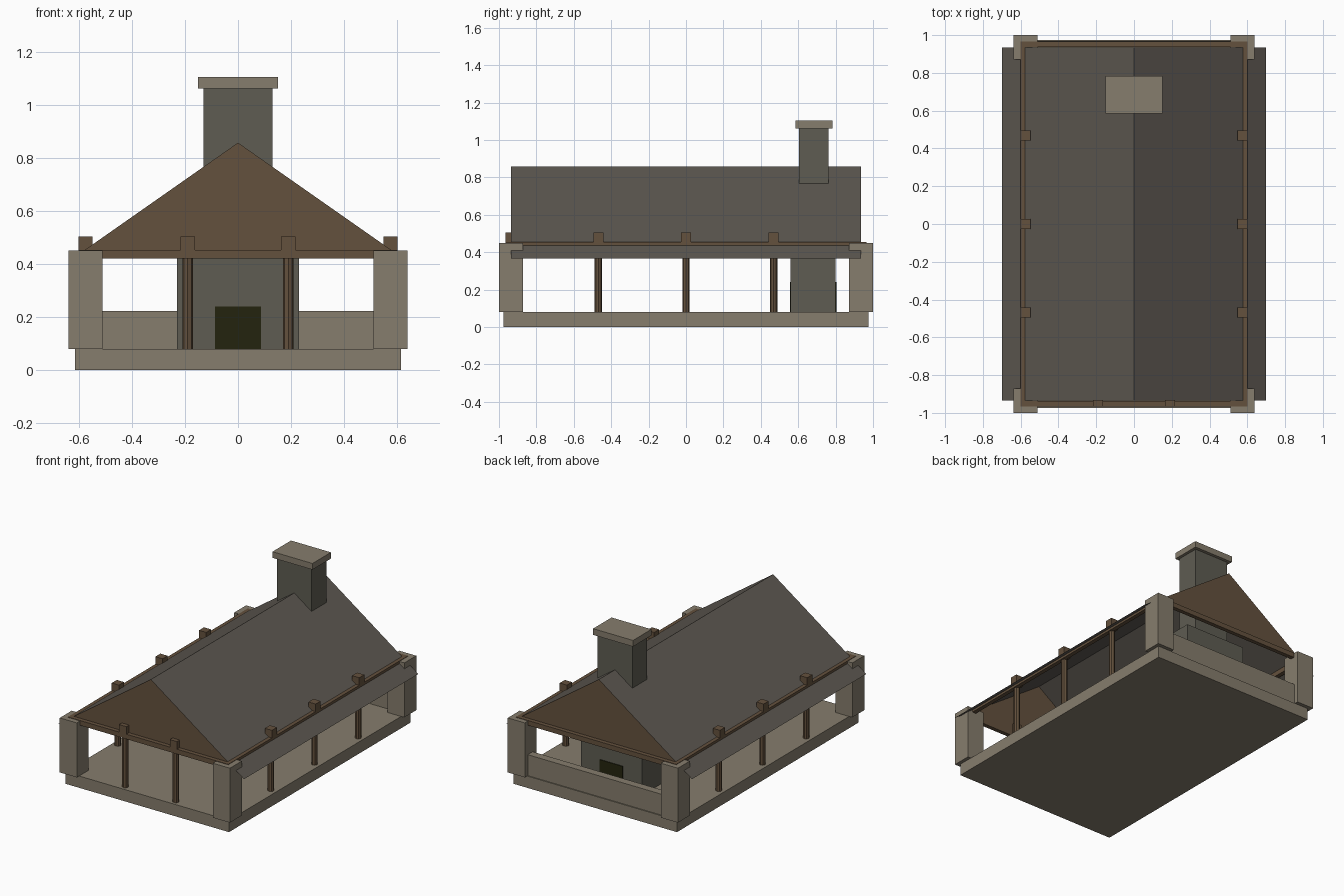
import bpy, bmesh
from mathutils import Matrix

cube = bpy.data.objects.get("Cube")
if cube:
    bpy.data.objects.remove(cube)


def material(name, rgb):
    """Flat colour given as 0-255 display values, stored as linear."""
    lin = [((c / 255 + 0.055) / 1.055) ** 2.4 for c in rgb] + [1.0]
    mat = bpy.data.materials.new(name)
    mat.use_nodes = True
    mat.diffuse_color = lin
    mat.node_tree.nodes["Principled BSDF"].inputs["Base Color"].default_value = lin
    return mat


stone = material("pale stone", (134, 125, 109))
slate = material("roof slate", (93, 88, 81))
masonry = material("chimney masonry", (94, 92, 82))
timber = material("brown timber", (100, 81, 61))
soot = material("soot black", (36, 36, 14))


def finish(name, bm, mat):
    mesh = bpy.data.meshes.new(name)
    bm.to_mesh(mesh)
    bm.free()
    mesh.materials.append(mat)
    obj = bpy.data.objects.new(name, mesh)
    bpy.context.collection.objects.link(obj)
    return obj


def box(name, x, y, z, mat):
    """Box from (min, max) ranges."""
    bm = bmesh.new()
    size = [r[1] - r[0] for r in (x, y, z)]
    mid = [(r[0] + r[1]) / 2 for r in (x, y, z)]
    bmesh.ops.create_cube(bm, size=1, matrix=Matrix.Translation(mid) @ Matrix.Diagonal((*size, 1)))
    return finish(name, bm, mat)


def sheet(name, points, mat):
    bm = bmesh.new()
    bm.faces.new([bm.verts.new(p) for p in points])
    return finish(name, bm, mat)


def around(c, half):
    return (c - half, c + half)


FLOOR, BEAM_TOP, RIDGE, PITCH, ROOF_Y = 0.08, 0.453, 0.857, 0.7, 0.935

# Floor slab, corner pillars and low back wall
box("floor_slab", around(0, 0.615), around(0, 0.975), (0, FLOOR), stone)
for sx, side in ((1, "left"), (-1, "right")):
    for sy, end in ((-1, "front"), (1, "back")):
        box(f"{end}_{side}_pillar", around(sx * 0.575, 0.064), around(sy * 0.936, 0.064),
            (FLOOR, 0.45), stone)
box("back_low_wall", around(0, 0.515), (0.915, 0.968), (FLOOR, 0.222), stone)

# Perimeter beams
for sx, side in ((1, "left"), (-1, "right")):
    box(f"{side}_beam", around(sx * 0.588, 0.014), around(0, 0.965), (0.42, BEAM_TOP), timber)
for sy, end in ((-1, "front"), (1, "back")):
    box(f"{end}_beam", around(0, 0.6), around(sy * 0.951, 0.014), (0.42, BEAM_TOP), timber)


# Posts with square heads
def post(name, x, y):
    bm = bmesh.new()
    bmesh.ops.create_cone(bm, cap_ends=True, segments=8, radius1=0.02, radius2=0.02,
                          depth=0.36, matrix=Matrix.Translation((x, y, FLOOR + 0.18)))
    finish(name, bm, timber)
    box(name + "_head", around(x, 0.027), around(y, 0.027), (0.435, 0.504), timber)


for sx, side in ((1, "left"), (-1, "right")):
    post(f"front_{side}_post", sx * 0.19, -0.938)
    for i in range(3):
        post(f"{side}_post_{i + 1}", sx * 0.575, (i - 1) * 0.468)

# Thin roof slopes and timber gables
eave = 0.7
eave_z = RIDGE - eave * PITCH
for sx, side in ((1, "left"), (-1, "right")):
    pts = [(0, -ROOF_Y, RIDGE), (sx * eave, -ROOF_Y, eave_z),
           (sx * eave, ROOF_Y, eave_z), (0, ROOF_Y, RIDGE)]
    sheet(f"{side}_roof_slope", pts[::sx], slate)
half = (RIDGE - 0.45) / PITCH
for sy, end in ((-1, "front"), (1, "back")):
    y = sy * ROOF_Y
    pts = [(-half, y, 0.45), (half, y, 0.45), (0, y, RIDGE)]
    sheet(f"{end}_gable", pts[::-sy], timber)

# Fireplace and chimney
box("fireplace_block", around(0, 0.23), (0.56, 0.80), (FLOOR, 0.46), masonry)
box("firebox_opening", around(0, 0.086), (0.555, 0.805), (FLOOR, 0.24), soot)
box("chimney_shaft", around(0, 0.13), (0.603, 0.762), (0.46, 1.065), masonry)
box("chimney_cap", around(0, 0.15), (0.585, 0.783), (1.062, 1.104), stone)
